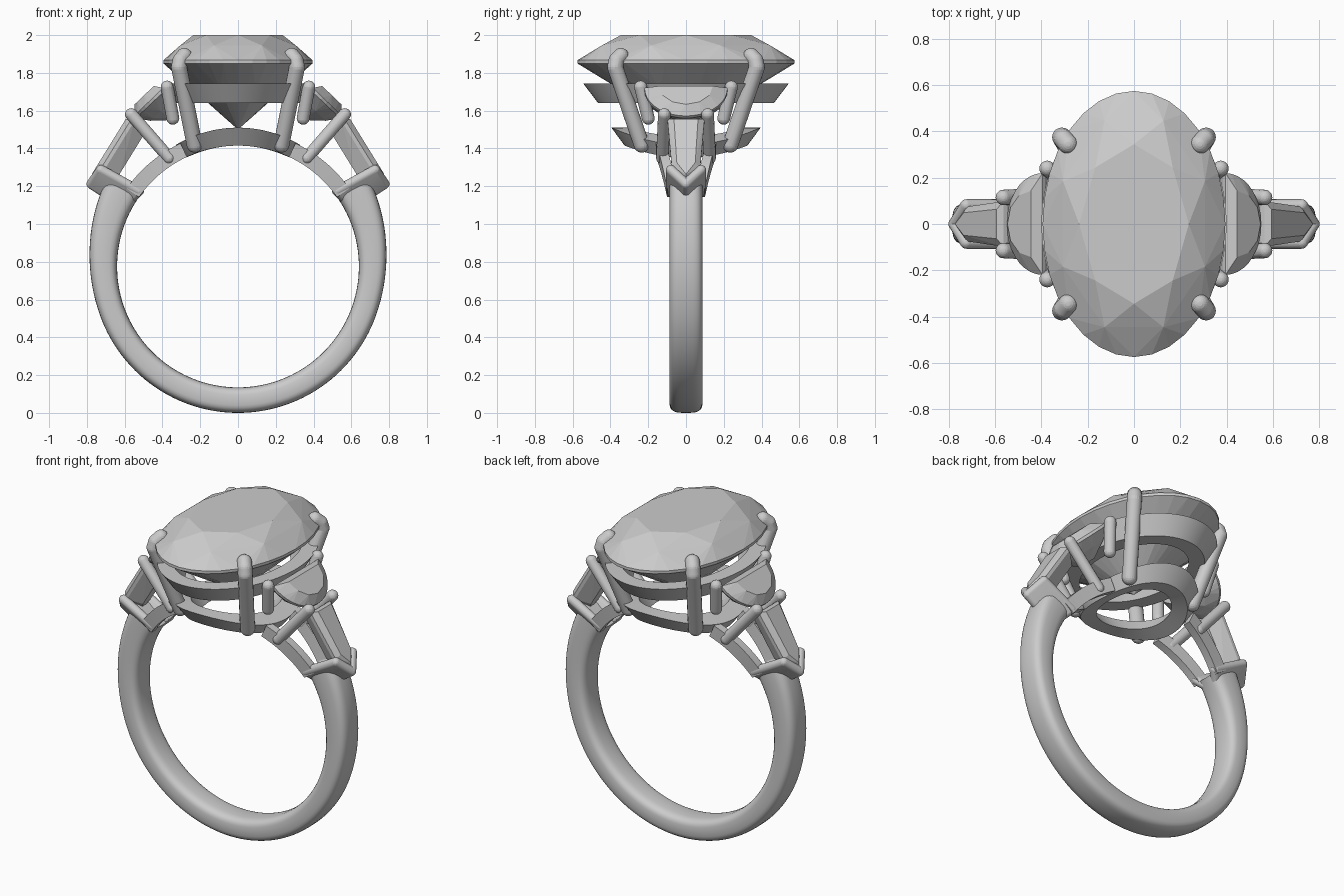
import bpy, bmesh
from math import sin, cos, pi, radians, sqrt, copysign
from mathutils import Vector

cube = bpy.data.objects.get("Cube")
if cube:
    bpy.data.objects.remove(cube)

mat = bpy.data.materials.new("silver grey")
mat.use_nodes = True
grey = (0.6, 0.6, 0.6, 1)
mat.diffuse_color = grey
mat.node_tree.nodes["Principled BSDF"].inputs["Base Color"].default_value = grey

CENTRE_Z, INNER_R = 0.775, 0.64


def finish(name, bm, smooth=True):
    bmesh.ops.recalc_face_normals(bm, faces=bm.faces)
    me = bpy.data.meshes.new(name)
    bm.to_mesh(me)
    bm.free()
    me.materials.append(mat)
    if smooth:
        for p in me.polygons:
            p.use_smooth = True
        me.set_sharp_from_angle(angle=radians(35))
    ob = bpy.data.objects.new(name, me)
    bpy.context.collection.objects.link(ob)
    return ob


def hull(bm, verts):
    res = bmesh.ops.convex_hull(bm, input=verts)
    junk = {g for g in res["geom_interior"] + res["geom_unused"]
            if isinstance(g, bmesh.types.BMVert)}
    bmesh.ops.delete(bm, geom=list(junk), context="VERTS")


def gem(name, points):
    bm = bmesh.new()
    hull(bm, [bm.verts.new(p) for p in points])
    bmesh.ops.dissolve_limit(bm, angle_limit=radians(1), verts=bm.verts, edges=bm.edges)
    return finish(name, bm, smooth=False)


def rod(name, path, r):
    """Round-ended rod through the path points."""
    bm = bmesh.new()
    for a, b in zip(path, path[1:]):
        part = bmesh.new()
        for p in (a, b):
            ball = bmesh.ops.create_uvsphere(part, u_segments=20, v_segments=12, radius=r)
            bmesh.ops.translate(part, vec=p, verts=ball["verts"])
        hull(part, list(part.verts))
        tmp = bpy.data.meshes.new("tmp")
        part.to_mesh(tmp)
        part.free()
        bm.from_mesh(tmp)
        bpy.data.meshes.remove(tmp)
    return finish(name, bm)


def loft(name, rings, closed):
    """Skin a list of closed cross-sections."""
    bm = bmesh.new()
    rows = [[bm.verts.new(p) for p in ring] for ring in rings]
    n = len(rows[0])
    pairs = list(zip(rows, rows[1:])) + ([(rows[-1], rows[0])] if closed else [])
    for a, b in pairs:
        for i in range(n):
            j = (i + 1) % n
            bm.faces.new((a[i], a[j], b[j], b[i]))
    if not closed:
        bm.faces.new(rows[0])
        bm.faces.new(rows[-1])
    return finish(name, bm)


def power(v, e):
    return copysign(abs(v) ** e, v)


def on_circle(angle, r, y):
    return (r * cos(angle), y, CENTRE_Z + r * sin(angle))


# Band: open hoop, thicker at the shoulders
rings = []
start, end = radians(36), radians(-216)
for k in range(97):
    a = start + (end - start) * k / 96
    thick = 0.135 + 0.065 * max(0, (sin(a) + 0.35) / 0.94) ** 2
    ring = []
    for i in range(28):
        t = 2 * pi * i / 28
        ring.append(on_circle(a, INNER_R + thick * (0.5 + 0.5 * power(sin(t), 0.6)),
                              0.088 * power(cos(t), 0.6)))
    rings.append(ring)
loft("band", rings, False)


# Centre stone: oval brilliant
def oval(scale, z, count, shift=0.0):
    return [(0.395 * scale * cos(2 * pi * (i + shift) / count),
             0.575 * scale * sin(2 * pi * (i + shift) / count), z) for i in range(count)]


gem("centre_stone", oval(0.6, 2.0, 8) + oval(0.84, 1.945, 8, 0.5) + oval(1, 1.867, 32)
    + oval(1, 1.85, 32) + oval(0.62, 1.712, 8, 0.5) + [(0, 0, 1.5)])


# Oval gallery rings; the lower one follows the finger hole
def gallery(name, profile, saddle):
    rows = []
    for i in range(72):
        t = 2 * pi * i / 72
        row = []
        for rx, ry, z in profile:
            x = rx * cos(t)
            drop = INNER_R - sqrt(INNER_R ** 2 - x * x) if saddle else 0
            row.append((x, ry * sin(t), z - drop))
        rows.append(row)
    return loft(name, rows, True)


gallery("upper_gallery", [(0.4, 0.545, 1.745), (0.34, 0.465, 1.64),
                          (0.25, 0.37, 1.64), (0.31, 0.45, 1.745)], False)
gallery("lower_gallery", [(0.33, 0.395, 1.51), (0.28, 0.325, 1.415),
                          (0.19, 0.235, 1.415), (0.24, 0.305, 1.51)], True)

# Four claws of the centre stone
for sx, sx_name in ((1, "left"), (-1, "right")):
    for sy, sy_name in ((-1, "front"), (1, "back")):
        rod(f"{sy_name}_{sx_name}_claw",
            [(sx * x, sy * y, z) for x, y, z in
             ((0.23, 0.235, 1.42), (0.312, 0.375, 1.83), (0.305, 0.368, 1.865), (0.285, 0.345, 1.89))], 0.042)


# Side stones and their settings
def frame(side, origin, slope):
    """Local axes: u down the shoulder, y across, n outward."""
    u = Vector((slope[0], 0, slope[1])).normalized()
    n = Vector((-u.z, 0, u.x))
    o = Vector((origin[0], 0, origin[1]))

    def place(du, y, dn):
        p = o + u * du + n * dn
        return (side * p.x, y, p.z)
    return place


for s, side in ((1, "left"), (-1, "right")):
    # Half-moon stone
    at = frame(s, (0.39, 1.715), (0.72, -0.69))
    pts = []
    for scale, n, inset, count in ((0.65, 0.05, 0.03, 6), (1, 0.008, 0, 18),
                                   (1, -0.008, 0, 18), (0.7, -0.07, 0.02, 6), (0.25, -0.13, 0.05, 4)):
        for i in range(count + 1):
            a = pi * i / count
            pts.append(at(inset + 0.215 * scale * sin(a), 0.22 * scale * cos(a), n))
    gem(f"{side}_half_moon_stone", pts)

    # Tapered pointed stone
    at = frame(s, (0.565, 1.555), (0.21, -0.34))
    pts = []
    for f, n in ((0.65, 0.025), (1, 0.0), (1, -0.02), (0.45, -0.1)):
        g = 0.04 * (1 - f)
        pts += [at(g, y * 0.098 * f, n) for y in (-1, 1)]
        pts += [at(0.3 - g, y * 0.075 * f, n) for y in (-1, 1)]
        pts.append(at(0.385 - 2 * g, 0, n))
    gem(f"{side}_tapered_stone", pts)

    # V-shaped end claw: two slanted walls with a rounded rim
    for sy, sy_name in ((-1, "front"), (1, "back")):
        corners = [(0.725, 0.08, 1.285), (0.775, 0, 1.212), (0.60, 0, 1.10), (0.525, 0.08, 1.175)]
        bm = bmesh.new()
        for x, y, z in corners:
            ball = bmesh.ops.create_uvsphere(bm, u_segments=20, v_segments=12, radius=0.027)
            bmesh.ops.translate(bm, vec=(s * x, sy * y, z), verts=ball["verts"])
        hull(bm, list(bm.verts))
        finish(f"{sy_name}_{side}_end_claw", bm)

        # Claws between and above the side stones
        rod(f"{sy_name}_{side}_shoulder_claw",
            [(s * 0.565, sy * 0.115, 1.58), (s * 0.365, sy * 0.125, 1.35)], 0.033)
        rod(f"{sy_name}_{side}_upper_claw",
            [(s * 0.375, sy * 0.24, 1.725), (s * 0.345, sy * 0.2, 1.56)], 0.034)

        # Rail following the finger hole up to the lower gallery
        rows = []
        for k in range(13):
            a = radians(35 + 30 * k / 12)
            y = 0.075 + 0.06 * k / 12
            rows.append([(s * p[0], sy * p[1], p[2]) for p in
                         (on_circle(a, INNER_R, y - 0.025), on_circle(a, INNER_R + 0.08, y - 0.025),
                          on_circle(a, INNER_R + 0.08, y + 0.025), on_circle(a, INNER_R, y + 0.025))])
        loft(f"{sy_name}_{side}_rail", rows, False)
